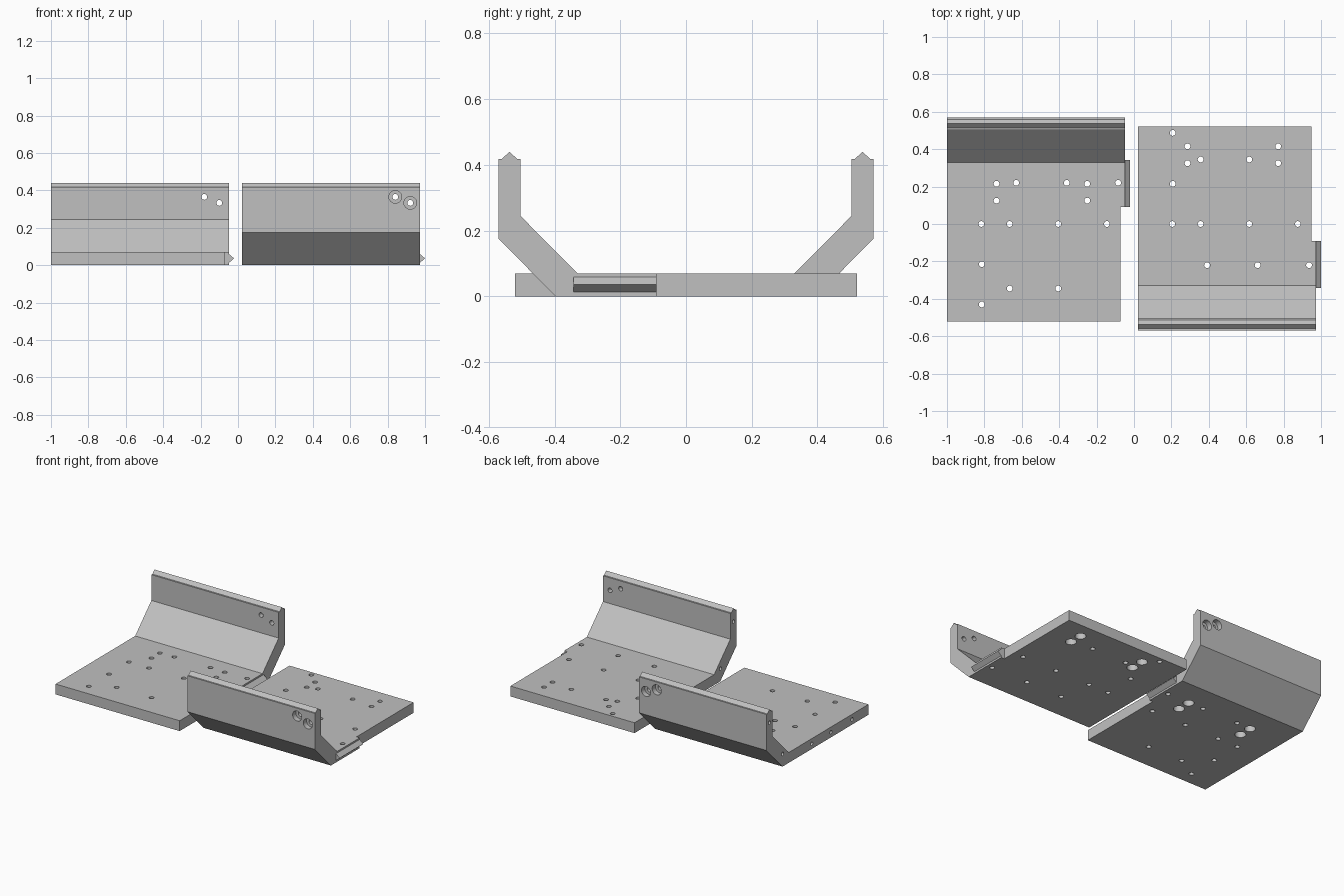
import bpy, bmesh, math
from mathutils import Matrix, Vector

if "Cube" in bpy.data.objects:
    bpy.data.objects.remove(bpy.data.objects["Cube"])

grey = bpy.data.materials.new("machined_grey")
grey.diffuse_color = (0.53, 0.53, 0.53, 1)
grey.use_nodes = True
grey.node_tree.nodes["Principled BSDF"].inputs["Base Color"].default_value = grey.diffuse_color

X0, X1, STEP, TIP = -1.0, -0.048, -0.072, -0.021   # ends along x
PITCH = 1.021                                      # spacing of the two brackets
T = 0.07                                           # plate thickness


def finish(name, bm):
    bmesh.ops.recalc_face_normals(bm, faces=bm.faces[:])
    me = bpy.data.meshes.new(name)
    bm.to_mesh(me)
    bm.free()
    me.materials.append(grey)
    ob = bpy.data.objects.new(name, me)
    bpy.context.collection.objects.link(ob)
    return ob


def extrude(name, pts, vec):
    bm = bmesh.new()
    face = bm.faces.new([bm.verts.new(p) for p in pts])
    geo = bmesh.ops.extrude_face_region(bm, geom=[face])["geom"]
    moved = [g for g in geo if isinstance(g, bmesh.types.BMVert)]
    bmesh.ops.translate(bm, verts=moved, vec=vec)
    return finish(name, bm)


def cylinders(name, specs):
    """Each spec is (start, end, radius)."""
    bm = bmesh.new()
    for a, b, r in specs:
        a, b = Vector(a), Vector(b)
        rot = (b - a).to_track_quat('Z', 'Y').to_matrix().to_4x4()
        bmesh.ops.create_cone(bm, cap_ends=True, segments=24, radius1=r, radius2=r,
                              depth=(b - a).length,
                              matrix=Matrix.Translation((a + b) / 2) @ rot)
    return finish(name, bm)


def cut(ob, cutter):
    cutter.hide_render = True
    mod = ob.modifiers.new("cut", 'BOOLEAN')
    mod.operation, mod.solver, mod.object = 'DIFFERENCE', 'EXACT', cutter
    bpy.context.view_layer.objects.active = ob
    bpy.ops.object.modifier_apply(modifier=mod.name)
    bpy.data.objects.remove(cutter)


# Plate, sloped bend, upright wall and pointed rib in one section (y, z)
SECTION = [(-0.52, 0), (0.397, 0), (0.57, 0.175), (0.57, 0.418), (0.56, 0.418),
           (0.537, 0.44), (0.514, 0.418), (0.503, 0.418), (0.503, 0.244),
           (0.33, T), (-0.52, T)]
COMMON = ([(x, 0) for x in (-0.816, -0.665, -0.405, -0.145)]
          + [(x, 0.22) for x in (-0.63, -0.36, -0.085)]
          + [(x, -0.345) for x in (-0.665, -0.405)]
          + [(-0.814, -0.215)])
WALL_HOLES = [(-0.18, 0.365), (-0.10, 0.333)]
END_HOLES = [(0.085, 0.035), (-0.12, 0.035), (-0.345, 0.035), (0.397, 0.085), (0.537, 0.35)]


def bracket(side, s, dx, bolt_rows, corner_hole):
    """s = 1 puts the wall at the back, s = -1 mirrors it to the front."""
    body = extrude(side + "_bracket", [(X0 + dx, s * y, z) for y, z in SECTION],
                   (X1 - X0, 0, 0))
    # Relief along the free part of the joint edge
    cut(body, extrude("relief", [(STEP + dx, s * y, z) for y, z in
                                 ((-0.7, -0.1), (0.09, -0.1), (0.09, 0.2), (-0.7, 0.2))],
                      (0.1, 0, 0)))
    # Through holes in plate and wall, blind holes in the outer end
    bolts = [(x, y) for x in (-0.735, -0.25) for y in bolt_rows]
    r = 0.0155
    holes = [((x + dx, s * y, -0.05), (x + dx, s * y, 0.12), r)
             for x, y in COMMON + bolts + [corner_hole]]
    holes += [((x + dx, s * 0.45, z), (x + dx, s * 0.62, z), r) for x, z in WALL_HOLES]
    holes += [((X0 + dx - 0.05, s * y, z), (X0 + dx + 0.1, s * y, z), 0.012)
              for y, z in END_HOLES]
    cut(body, cylinders("holes", holes))
    # Counterbores under the plate and outside the wall
    bores = [((x + dx, s * y, -0.05), (x + dx, s * y, 0.04), 0.034) for x, y in bolts]
    bores += [((x + dx, s * 0.535, z), (x + dx, s * 0.62, z), 0.034) for x, z in WALL_HOLES]
    cut(body, cylinders("counterbores", bores))
    bpy.ops.object.select_all(action='DESELECT')
    body.select_set(True)
    bpy.context.view_layer.objects.active = body
    bpy.ops.object.shade_smooth_by_angle(angle=math.radians(30))
    # Pointed tongue on the joint edge
    extrude(side + "_tongue", [(X1 + dx - 0.002, s * 0.09, 0.011), (TIP + dx, s * 0.09, 0.036),
                               (X1 + dx - 0.002, s * 0.09, 0.061)], (0, s * 0.253, 0))


bracket("left", 1, 0, (0.215, 0.125), (-0.814, -0.43))
bracket("right", -1, PITCH, (-0.415, -0.325), (-0.814, -0.487))
